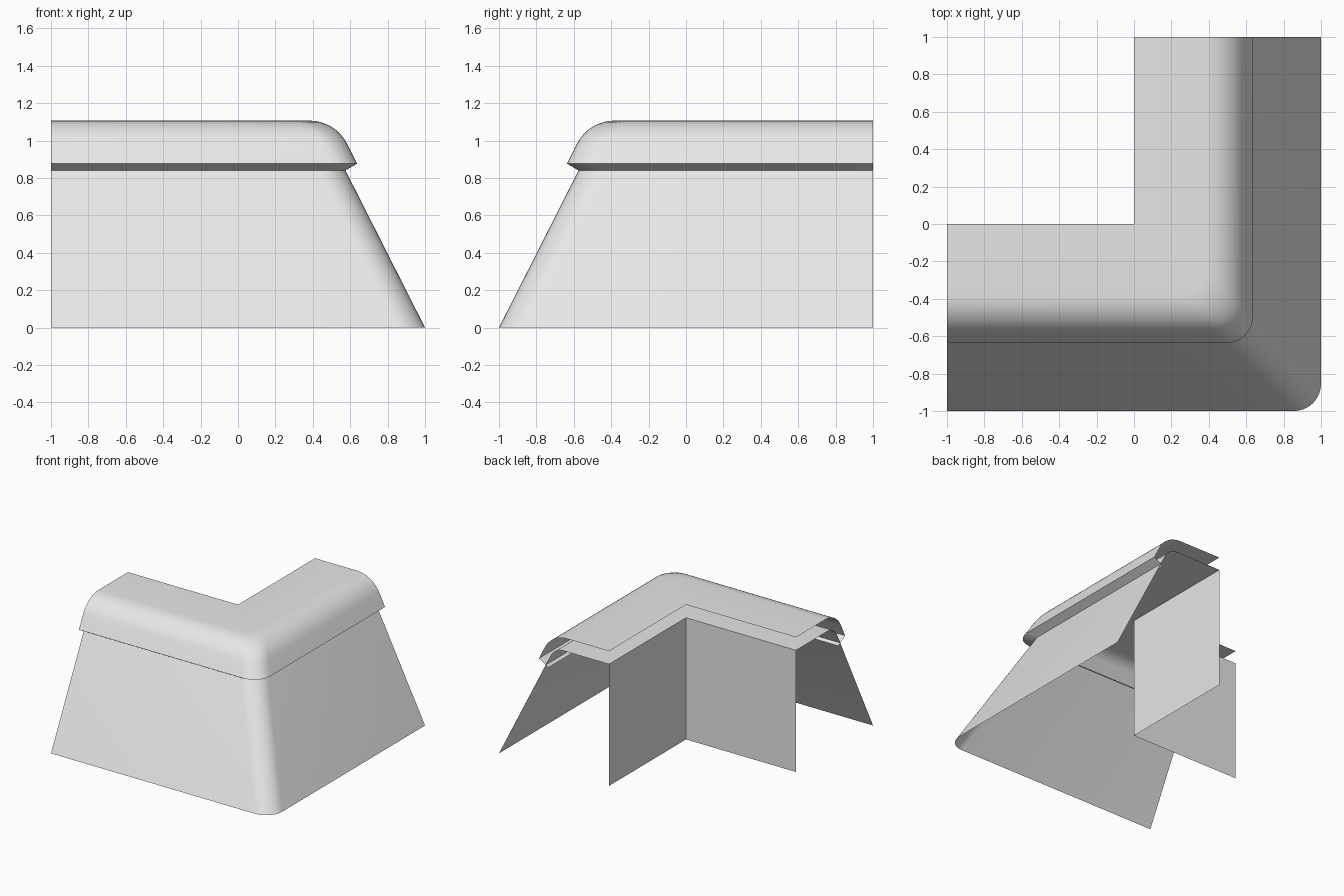
import bpy, bmesh, math
from mathutils import Vector
from mathutils.geometry import interpolate_bezier

cube = bpy.data.objects.get("Cube")
if cube:
    bpy.data.objects.remove(cube, do_unlink=True)

CORNER_RADIUS = 0.145
ARC_STEPS = 8

grey = bpy.data.materials.new("light_grey")
grey.use_nodes = True
colour = (0.8, 0.8, 0.8, 1.0)
grey.diffuse_color = colour
grey.node_tree.nodes["Principled BSDF"].inputs["Base Color"].default_value = colour


def rounded(start, corner, end, trim, steps=9):
    """Points of an arc that replaces a profile corner."""
    start, corner, end = (Vector((p[0], 0, p[1])) for p in (start, corner, end))
    a = corner + (start - corner).normalized() * trim
    b = corner + (end - corner).normalized() * trim
    arc = interpolate_bezier(a, a.lerp(corner, 0.613), b.lerp(corner, 0.613), b, steps)
    return [(p.x, p.z) for p in arc]


def bent_path(offset):
    """L-shaped path at a distance from the inner corner, with a rounded bend."""
    r = min(CORNER_RADIUS, offset)
    c = offset - r
    path = [(-1, -offset)]
    for i in range(ARC_STEPS + 1):
        a = -math.pi / 2 + math.pi / 2 * i / ARC_STEPS
        path.append((c + r * math.cos(a), -c + r * math.sin(a)))
    return path + [(offset, 1)]


def sweep(name, profile):
    """Sweep an open (offset, height) profile around the bend as a thin skin."""
    bm = bmesh.new()
    rows = [[bm.verts.new((x, y, z)) for x, y in bent_path(d)] for d, z in profile]
    for near, far in zip(rows, rows[1:]):
        for j in range(len(near) - 1):
            bm.faces.new((near[j], far[j], far[j + 1], near[j + 1]))
    bmesh.ops.remove_doubles(bm, verts=bm.verts, dist=0.0005)
    mesh = bpy.data.meshes.new(name)
    bm.to_mesh(mesh)
    bm.free()
    mesh.materials.append(grey)
    obj = bpy.data.objects.new(name, mesh)
    bpy.context.collection.objects.link(obj)
    bpy.ops.object.select_all(action='DESELECT')
    obj.select_set(True)
    bpy.context.view_layer.objects.active = obj
    bpy.ops.object.shade_smooth_by_angle(angle=math.radians(30))
    return obj


# Wall: upright inner face, flat deck, sloping outer face
deck, foot = (0, 1.0), (1, 0)
sweep("wall_body", [(0, 0), deck] + rounded(deck, (0.494, 1.0), foot, 0.08) + [foot])

# Coping: rounded cover floating above the deck, with a drip lip turned inward
inner_edge, outer_edge, lip = (0, 1.107), (0.637, 0.877), (0.55, 0.826)
sweep("coping_cap", [inner_edge] + rounded(inner_edge, (0.521, 1.107), outer_edge, 0.14)
      + [outer_edge, lip])
